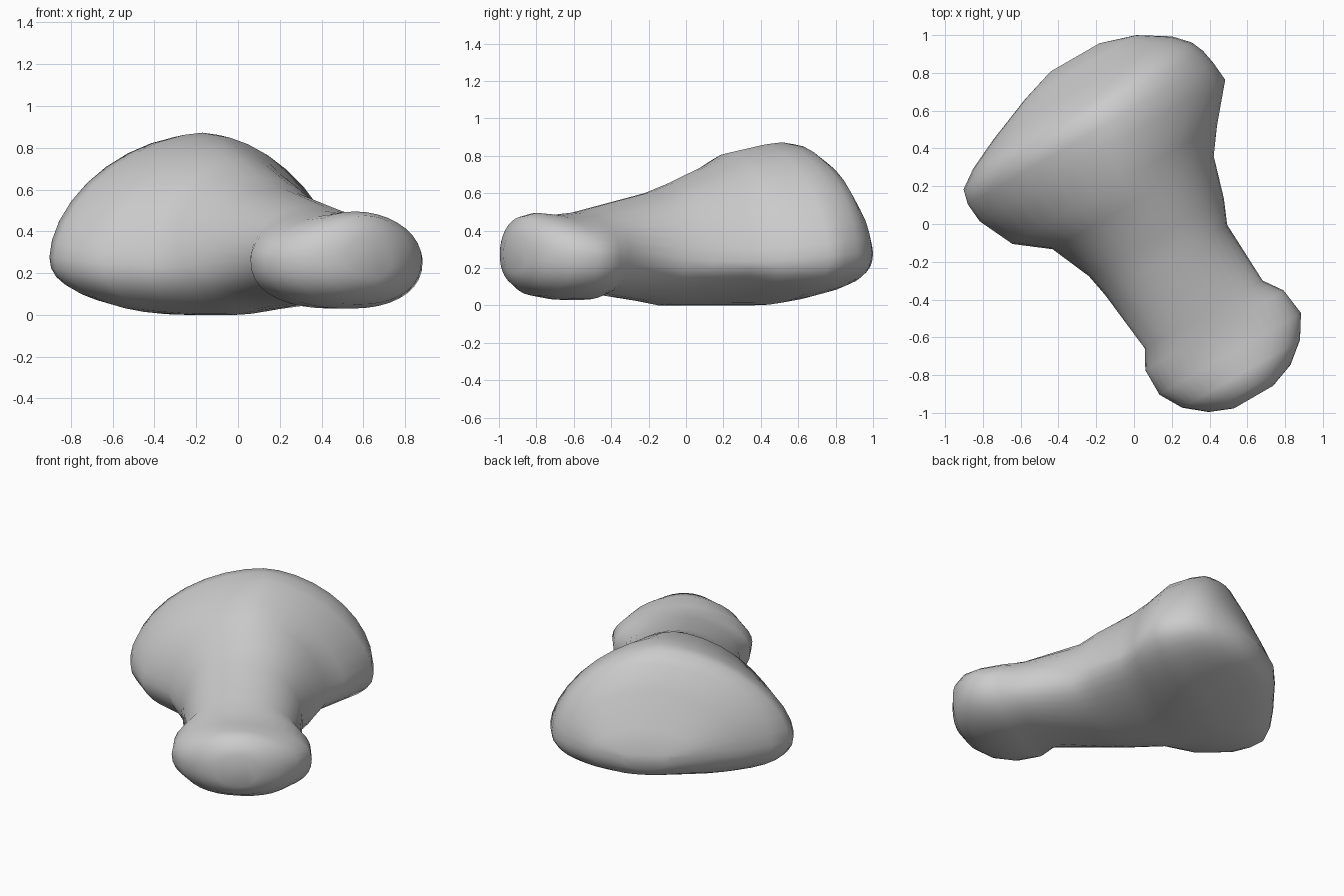
import bpy, bmesh, math

if "Cube" in bpy.data.objects:
    bpy.data.objects.remove(bpy.data.objects["Cube"])

# Cross-sections along the bone: distance, left edge, right edge, bottom, top
SECTIONS = [
    (-.92, .02, .32, .19, .30),
    (-.86, -.17, .51, .13, .44),
    (-.76, -.42, .67, .09, .65),
    (-.68, -.59, .745, .06, .80),
    (-.61, -.69, .775, .04, .86),
    (-.53, -.71, .79, .02, .872),
    (-.42, -.70, .80, 0, .86),
    (-.23, -.61, .64, 0, .815),
    (-.10, -.44, .545, 0, .75),
    (.12, -.345, .48, 0, .655),
    (.25, -.32, .425, .02, .605),
    (.60, -.28, .44, .06, .525),
    (.70, -.335, .51, .03, .50),
    (.85, -.335, .53, .03, .485),
    (.97, -.265, .455, .05, .495),
    (1.06, -.155, .345, .10, .475),
    (1.11, -.03, .21, .17, .39),
]
N = 36
ANG = math.radians(30)


def spow(a, e):
    return math.copysign(abs(a) ** e, a)


def bump(u, centre, width):
    return math.exp(-((u - centre) / width) ** 2)


def ring(bm, u, lo, hi, zb, zt):
    # Domed upper half, flatter lower half with its keel toward the left
    mid = (lo + hi) / 2
    crest = mid + .07 * bump(u, -.5, .35) - .03 * bump(u, .75, .2)
    keel = mid - .2 * bump(u, -.05, .35) + .04 * bump(u, .7, .2)
    up_exp = 2 - .4 * bump(u, -.35, .35) - .1 * bump(u, .8, .2)
    low_exp = 2.3 - .6 * bump(u, -.02, .25)
    sag = .05 * bump(u, .0, .4)
    zw = .28 - .02 * bump(u, .8, .2)
    out = []
    for i in range(N):
        t = math.tau * i / N
        c, s = math.cos(t), math.sin(t)
        m, e, h = (crest, up_exp, zt - zw) if s >= 0 else (keel, low_exp, zw - zb)
        v = m + spow(c, 2 / e) * (hi - m if c > 0 else m - lo)
        x = math.sin(ANG) * u + math.cos(ANG) * v
        y = math.sin(ANG) * v - math.cos(ANG) * u
        z = zw + spow(s, 2 / e) * h - sag * c ** 4
        out.append(bm.verts.new((x, y, max(z, 0))))
    return out


# Bone: flared base, shaft and rounded head lofted as one skin
bm = bmesh.new()
rings = [ring(bm, *s) for s in SECTIONS]
for a, b in zip(rings, rings[1:]):
    for i in range(N):
        j = (i + 1) % N
        bm.faces.new((a[i], a[j], b[j], b[i]))
bm.faces.new(rings[0])
bm.faces.new(rings[-1][::-1])
bmesh.ops.recalc_face_normals(bm, faces=bm.faces[:])

me = bpy.data.meshes.new("toe_bone")
bm.to_mesh(me)
bm.free()
bone = bpy.data.objects.new("toe_bone", me)
bpy.context.collection.objects.link(bone)
bpy.context.view_layer.objects.active = bone
bone.select_set(True)
bpy.ops.object.shade_smooth_by_angle(angle=math.radians(50))
